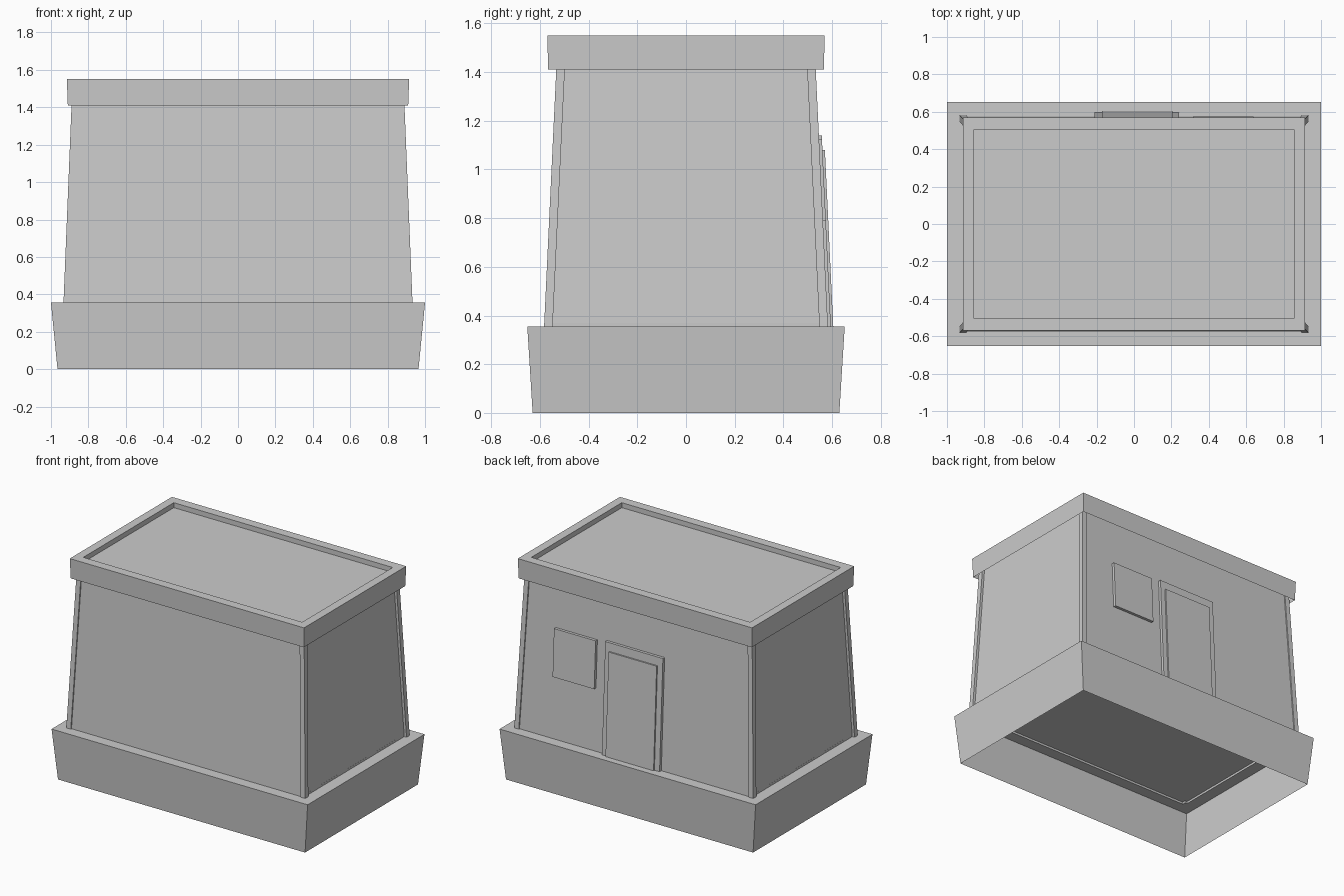
import bpy

cube = bpy.data.objects.get("Cube")
if cube:
    bpy.data.objects.remove(cube, do_unlink=True)

grey = bpy.data.materials.new("plain_grey")
grey.use_nodes = True
COLOUR = (0.6, 0.6, 0.6, 1)
grey.diffuse_color = COLOUR
grey.node_tree.nodes["Principled BSDF"].inputs["Base Color"].default_value = COLOUR

FOOT, EAVE, DECK = 0.355, 1.41, 1.515   # ledge, trim bottom, roof deck


def loft(name, rings, cap_start=False, cap_end=False):
    """Join rectangular rings (x0, x1, y0, y1, z) into a flat-faced skin."""
    verts, faces = [], []
    for x0, x1, y0, y1, z in rings:
        verts += [(x0, y0, z), (x1, y0, z), (x1, y1, z), (x0, y1, z)]
    for r in range(len(rings) - 1):
        a, b = 4 * r, 4 * r + 4
        for i in range(4):
            j = (i + 1) % 4
            faces.append((a + i, a + j, b + j, b + i))
    if cap_start:
        faces.append((3, 2, 1, 0))
    if cap_end:
        faces.append(tuple(range(len(verts) - 4, len(verts))))
    mesh = bpy.data.meshes.new(name)
    mesh.from_pydata(verts, [], faces)
    mesh.materials.append(grey)
    obj = bpy.data.objects.new(name, mesh)
    bpy.context.collection.objects.link(obj)
    return obj


def centred(hx, hy, z):
    return (-hx, hx, -hy, hy, z)


def lean(z):
    """Half width and half depth of the corner posts at height z."""
    t = (z - FOOT) / (EAVE - FOOT)
    return 0.933 - 0.043 * t, 0.583 - 0.05 * t


def wall(z):
    """Half width and half depth of the walls, set back from the posts."""
    hx, hy = lean(z)
    return hx - 0.018, hy - 0.008


# Flared plinth, open underneath, with a ledge and a raised floor
loft("plinth", [centred(0.965, 0.63, 0), centred(1.0, 0.652, FOOT),
                centred(0.915, 0.57, FOOT), centred(0.915, 0.57, FOOT + 0.015)],
     cap_end=True)

# Leaning walls
loft("walls", [centred(*wall(z), z) for z in (FOOT, DECK)])

# Corner posts
for side, sx in (("right", -1), ("left", 1)):
    for end, sy in (("front", -1), ("back", 1)):
        rings = []
        for z in (FOOT, DECK):
            hx, hy = lean(z)
            xs = sorted((sx * hx, sx * (hx - 0.035)))
            ys = sorted((sy * hy, sy * (hy - 0.035)))
            rings.append((*xs, *ys, z))
        loft(f"{end}_{side}_post", rings, True, True)

# Roof trim with a sunken deck, hollow at the overhang
loft("roof_trim", [centred(0.91, 0.566, EAVE), centred(0.915, 0.57, 1.55),
                   centred(0.855, 0.505, 1.55), centred(0.855, 0.505, DECK)],
     cap_end=True)


def back_plate(name, x0, x1, z0, z1, thick):
    """Plate that follows the lean of the back wall."""
    rings = [(x0, x1, wall(z)[1] - 0.01, wall(z)[1] + thick, z) for z in (z0, z1)]
    loft(name, rings, True, True)


# Door and window on the back wall
back_plate("door_frame", -0.21, 0.24, FOOT, 1.14, 0.02)
back_plate("door_panel", -0.17, 0.205, FOOT, 1.08, 0.03)
back_plate("window_shutter", 0.315, 0.64, 0.79, 1.125, 0.02)
